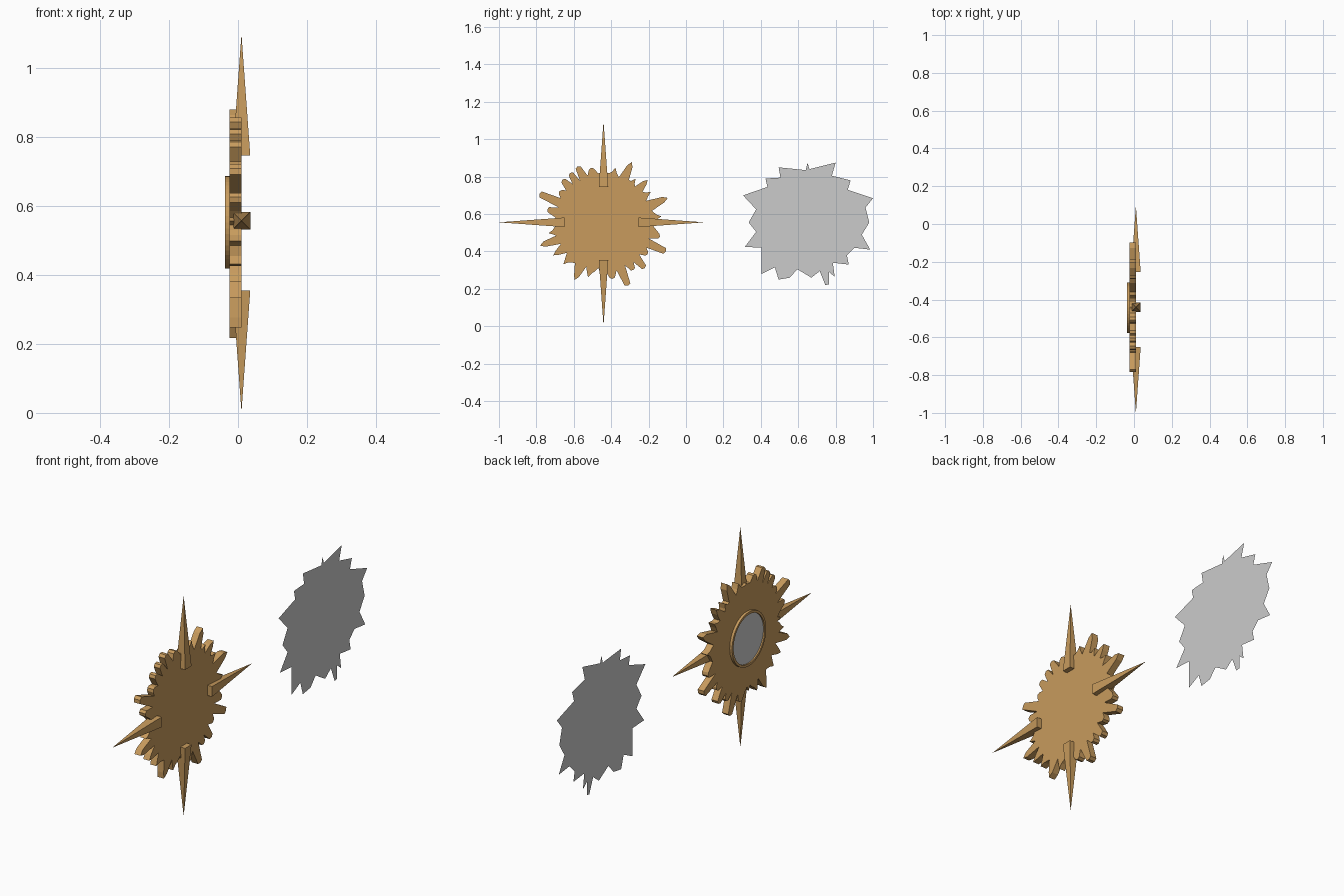
import bpy, bmesh, math
from mathutils import Matrix, Vector

if "Cube" in bpy.data.objects:
    bpy.data.objects.remove(bpy.data.objects["Cube"])

CY, CZ = -0.44, 0.555          # centre of the sunburst

wood = bpy.data.materials.new("wood")
wood.diffuse_color = (0.58, 0.33, 0.11, 1)
wood.use_nodes = True
wood.node_tree.nodes["Principled BSDF"].inputs["Base Color"].default_value = wood.diffuse_color


def finish(bm, name, mat=None):
    bmesh.ops.recalc_face_normals(bm, faces=bm.faces)
    me = bpy.data.meshes.new(name)
    bm.to_mesh(me)
    bm.free()
    ob = bpy.data.objects.new(name, me)
    bpy.context.collection.objects.link(ob)
    if mat:
        me.materials.append(mat)
    return ob


def plate(name, outline, x0, x1=None, mat=None):
    """Flat outline in the YZ plane, optionally extruded to x1."""
    bm = bmesh.new()
    face = bm.faces.new([bm.verts.new((x0, y, z)) for y, z in outline])
    if x1 is not None:
        ext = bmesh.ops.extrude_face_region(bm, geom=[face], use_keep_orig=True)
        vs = [g for g in ext["geom"] if isinstance(g, bmesh.types.BMVert)]
        bmesh.ops.translate(bm, verts=vs, vec=(x1 - x0, 0, 0))
    return finish(bm, name, mat)


def polar(deg, r, cy=CY, cz=CZ):
    a = math.radians(deg)
    return cy + r * math.cos(a), cz + r * math.sin(a)


# jagged sunburst plate: each ray is (angle, tip radius)
rays = [(6, .31), (21, .367), (33, .30), (44, .328), (54, .29), (65, .357),
        (78, .30), (90, .27), (103, .30), (115, .331), (124, .32), (134, .318),
        (145, .29), (156, .376), (167, .31), (180, .27), (191, .30),
        (200, .362), (213, .322), (226, .31), (243, .345), (254, .305),
        (266, .27), (279, .305), (291, .362), (302, .30), (312, .328),
        (324, .29), (335, .367), (346, .31)]
outline = []
for i, (a, r) in enumerate(rays):
    b = rays[(i + 1) % len(rays)][0] + (360 if i == len(rays) - 1 else 0)
    s = 1 if a % 180 < 90 else -1          # longer corner alternates by quadrant
    outline += [polar(a - 2.6, r - (.025 if s > 0 else .006)), polar(a, r),
                polar(a + 2.6, r - (.006 if s < 0 else .025)),
                polar((a + b) / 2, .255 if r > .32 else .265)]
plate("sunburst_plate", outline, -0.024, 0.01, wood)

# four pyramid spikes: base point and direction in the YZ plane
for name, y, z, d in [("spike_top", -.441, .745, (0, 0, 1)),
                      ("spike_bottom", -.441, .355, (0, 0, -1)),
                      ("spike_left", -.65, .556, (0, -1, 0)),
                      ("spike_right", -.255, .556, (0, 1, 0))]:
    bm = bmesh.new()
    d, h, L = Vector(d), 0.0255, 0.352
    side = d.cross(Vector((1, 0, 0)))
    base = Vector((0.01, y, z))
    c = [bm.verts.new(base + Vector((sx * h, 0, 0)) + side * sy * h)
         for sx, sy in [(-1, -1), (1, -1), (1, 1), (-1, 1)]]
    tip = bm.verts.new(base + d * L)
    bm.faces.new(c)
    for i in range(4):
        bm.faces.new((c[i], c[(i + 1) % 4], tip))
    finish(bm, name, wood)

# raised rim on the back of the plate
N = 48
bm = bmesh.new()
profile = [(.134, -.024), (.134, -.037), (.122, -.037), (.122, -.024)]
rings = [[bm.verts.new((x, *polar(360 * i / N, r, -.443, .552))) for i in range(N)]
         for r, x in profile]
for k in range(4):
    p, q = rings[k], rings[(k + 1) % 4]
    for i in range(N):
        j = (i + 1) % N
        bm.faces.new((p[i], p[j], q[j], q[i]))
finish(bm, "mirror_rim", wood)

# round grey mirror inside the rim
plate("mirror_disc", [polar(360 * i / N, .122, -.443, .552) for i in range(N)], -0.03)

# loose grey jagged sheet beside the sunburst (offsets in hundredths from its centre)
sheet = [(35, 13), (31, 8), (33, 0), (29, -6.5), (33.5, -14.5), (25, -13.5),
         (21, -17.5), (22, -22.5), (13.5, -21.5), (14.5, -29), (11.5, -26.5),
         (11.5, -33), (9.5, -33.5), (6.5, -26), (2, -29.5), (-5.5, -25),
         (-9.5, -29.5), (-15.5, -30.5), (-17.5, -24), (-24.5, -27.5),
         (-24.5, -13.5), (-33.5, -13), (-27.5, -5), (-31.5, 0), (-27.5, 7),
         (-34.5, 14.5), (-21.5, 19), (-22.5, 23.5), (-14.5, 24), (-15.5, 29.5),
         (-1, 28), (0, 32), (1, 28.5), (15, 32), (13, 25), (23, 22.5), (21.5, 17.5)]
plate("jagged_sheet", [(0.65 + y / 100, CZ + z / 100) for y, z in sheet], 0.01)
